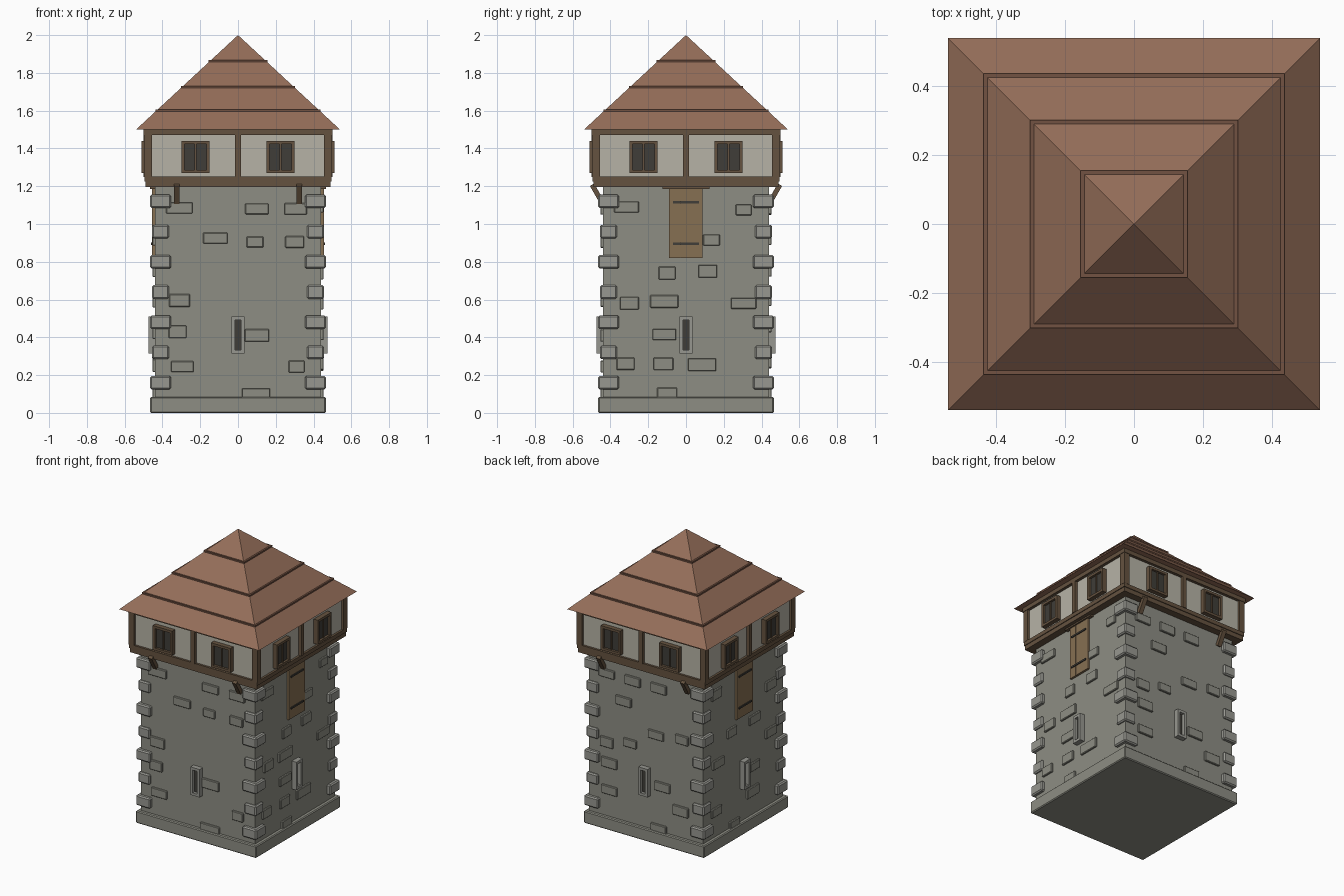
import bpy, bmesh, math, random
from mathutils import Matrix, Vector

if "Cube" in bpy.data.objects:
    bpy.data.objects.remove(bpy.data.objects["Cube"])

random.seed(4)


def mat(name, r, g, b):
    m = bpy.data.materials.new(name)
    m.diffuse_color = (r, g, b, 1)
    m.use_nodes = True
    m.node_tree.nodes["Principled BSDF"].inputs["Base Color"].default_value = m.diffuse_color
    return m


STONE = mat("stone", 0.27, 0.27, 0.23)
LIGHT = mat("light_stone", 0.31, 0.31, 0.28)
PLASTER = mat("plaster", 0.47, 0.45, 0.38)
WOOD = mat("dark_wood", 0.13, 0.085, 0.05)
PLANK = mat("door_wood", 0.24, 0.16, 0.085)
DARK = mat("dark", 0.05, 0.047, 0.04)
ROOF = mat("roof_tile", 0.30, 0.155, 0.10)
SEAM = mat("roof_seam", 0.17, 0.085, 0.055)


def box(u0, u1, d0, d1, z0, z1, tilt=0):
    """Box on a wall: u along the wall, d outward from the centre, z up."""
    return (u0, u1, d0, d1, z0, z1, tilt)


def build(name, boxes, material, sides=(0,), bevel=0):
    """One object from boxes, repeated on the given sides (0 front, 1 right, 2 back, 3 left)."""
    bm = bmesh.new()
    for k in sides:
        turn = Matrix.Rotation(k * math.pi / 2, 4, 'Z')
        for u0, u1, d0, d1, z0, z1, tilt in boxes:
            centre = Vector(((u0 + u1) / 2, -(d0 + d1) / 2, (z0 + z1) / 2))
            m = (turn @ Matrix.Translation(centre) @ Matrix.Rotation(tilt, 4, 'X')
                 @ Matrix.Diagonal((u1 - u0, d1 - d0, z1 - z0, 1)))
            bmesh.ops.create_cube(bm, size=1, matrix=m)
    me = bpy.data.meshes.new(name)
    bm.to_mesh(me)
    bm.free()
    me.materials.append(material)
    ob = bpy.data.objects.new(name, me)
    bpy.context.collection.objects.link(ob)
    if bevel:
        b = ob.modifiers.new("bevel", 'BEVEL')
        b.width, b.segments = bevel, 1
    return ob


def slab(name, half, z0, z1, material, bevel=0):
    return build(name, [box(-half, half, -half, half, z0, z1)], material, bevel=bevel)


def frame(u, w, z0, z1, t, d0, d1):
    """Four bars around an opening centred at u with half width w."""
    return [box(u - w, u - w + t, d0, d1, z0, z1), box(u + w - t, u + w, d0, d1, z0, z1),
            box(u - w + t, u + w - t, d0, d1, z0, z0 + t),
            box(u - w + t, u + w - t, d0, d1, z1 - t, z1)]


ALL = (0, 1, 2, 3)

# Stone tower and plinth
slab("tower_body", 0.44, 0.02, 1.2, STONE)
slab("plinth", 0.465, 0, 0.085, STONE, bevel=0.006)

# Corner stones, alternating in size
quoins = []
for i in range(7):
    h = 0.055 if i % 2 == 0 else 0.045
    z = 0.16 + 0.16 * i
    quoins.append(box(0.41 - h, 0.41 + h, 0.41 - h, 0.41 + h, z - 0.036, z + 0.036))
build("corner_stones", quoins, LIGHT, ALL, bevel=0.008)

# Raised wall stones per side: centre u, centre z, width
stones = {
    0: [(-.31, 1.085, .14), (.10, 1.08, .125), (.305, 1.08, .12), (-.12, .925, .13),
        (.09, .905, .09), (.30, .905, .1), (-.31, .595, .11), (-.32, .43, .095),
        (.10, .41, .13), (-.295, .245, .12), (.31, .245, .085), (.095, .1, .15)],
    1: [(-.315, 1.09, .13), (.305, 1.075, .085), (.135, .915, .09), (-.1, .74, .09),
        (.115, .75, .1), (-.3, .58, .1), (-.115, .59, .15), (.305, .58, .135),
        (-.115, .415, .125), (-.32, .26, .095), (-.12, .26, .105), (.085, .255, .15),
        (-.1, .1, .105)],
    2: [(-.3, 1.08, .12), (-.1, 1.08, .12), (.1, 1.08, .12), (-.17, .92, .12),
        (.08, .75, .12), (.28, .77, .1), (-.12, .64, .1), (-.3, .6, .1), (-.28, .46, .12),
        (.13, .4, .12), (-.28, .27, .12), (.27, .27, .12), (.1, .1, .12)],
    3: [(-.3, 1.08, .11), (.3, .92, .11), (-.13, .75, .1), (.12, .75, .12), (.3, .59, .12),
        (-.28, .59, .12), (.12, .42, .11), (-.3, .26, .11), (.1, .25, .13), (-.1, .1, .11)],
}
for k, side in enumerate(("front", "right", "back", "left")):
    boxes = []
    for u, z, w in stones[k]:
        h = random.uniform(0.028, 0.035)
        boxes.append(box(u - w / 2, u + w / 2, 0.42, 0.453, z - h, z + h))
    build(side + "_wall_stones", boxes, STONE, (k,), bevel=0.004)

# Arrow slits on every side
build("slit_frames", frame(0, 0.035, 0.315, 0.51, 0.018, 0.43, 0.475), LIGHT, ALL)
build("slit_openings", [box(-0.018, 0.018, 0.43, 0.453, 0.33, 0.495)], DARK, ALL)

# Plank doors with straps and lintel on left and right
planks = [box(-0.09 + 0.06 * i, -0.032 + 0.06 * i, 0.43, 0.455, 0.82, 1.19) for i in range(3)]
planks.append(box(-0.088, 0.088, 0.43, 0.451, 0.822, 1.19))
build("doors", planks, PLANK, (1, 3))
build("door_straps", [box(-0.07, 0.07, 0.45, 0.461, z - 0.006, z + 0.006)
                      for z in (0.895, 1.115)], DARK, (1, 3))
build("door_lintels", [box(-0.125, 0.125, 0.43, 0.465, 1.185, 1.2)], WOOD, (1, 3))

# Slanted brackets on front and back
build("brackets", [box(u - 0.015, u + 0.015, 0.457, 0.483, 1.105, 1.215, 0.52)
                   for u in (-0.325, 0.325)], WOOD, (0, 2))

# Timber framed upper room
slab("upper_room", 0.48, 1.22, 1.49, PLASTER)
slab("floor_beam", 0.49, 1.195, 1.225, WOOD)
slab("sill_beam", 0.495, 1.225, 1.252, WOOD)
slab("top_plate", 0.5, 1.472, 1.5, WOOD)
build("corner_posts", [box(0.455, 0.497, 0.455, 0.497, 1.25, 1.475)], WOOD, ALL)
build("middle_posts", [box(-0.016, 0.016, 0.47, 0.5, 1.25, 1.475)], WOOD, ALL)

# Two shuttered windows on every side
bars, shutters = [], []
for u in (-0.225, 0.225):
    bars += frame(u, 0.075, 1.27, 1.44, 0.017, 0.47, 0.512)
    bars.append(box(u - 0.004, u + 0.004, 0.47, 0.505, 1.285, 1.425))
    shutters += [box(u - 0.059, u - 0.003, 0.47, 0.496, 1.286, 1.424),
                 box(u + 0.003, u + 0.059, 0.47, 0.496, 1.286, 1.424)]
build("window_frames", bars, WOOD, ALL)
build("window_shutters", shutters, DARK, ALL)

# Pyramid roof with thin course lips
bpy.ops.mesh.primitive_cone_add(vertices=4, radius1=0.54 * math.sqrt(2), radius2=0, depth=0.5,
                                location=(0, 0, 1.75), rotation=(0, 0, math.pi / 4))
roof = bpy.context.object
roof.name = "roof"
roof.data.materials.append(ROOF)
for i, (half, z) in enumerate(((0.437, 1.602), (0.302, 1.727), (0.156, 1.863))):
    slab("roof_course_%d" % (i + 1), half, z - 0.006, z + 0.004, SEAM)
